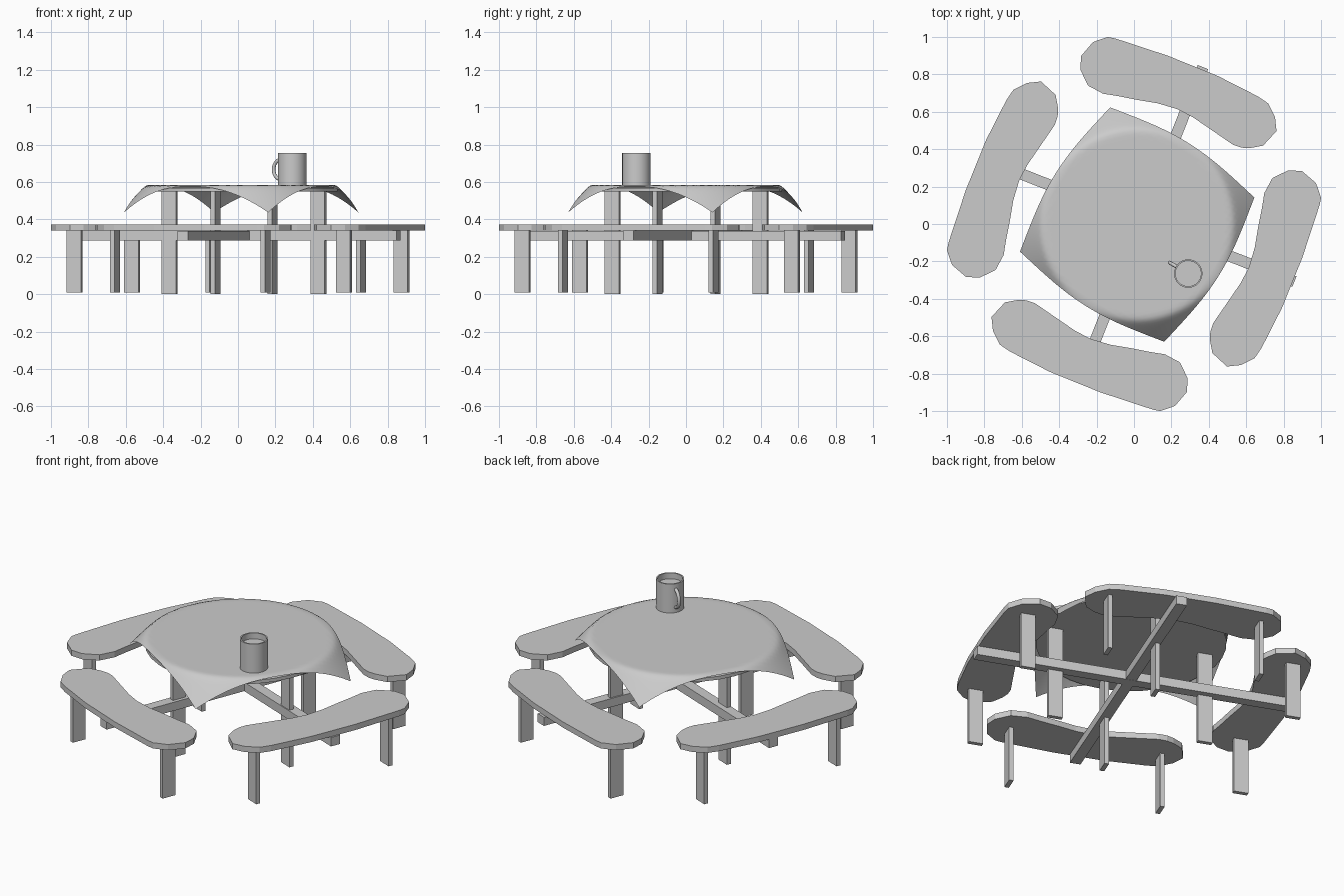
import bpy, bmesh, math
from mathutils import Vector, Matrix

if "Cube" in bpy.data.objects:
    bpy.data.objects.remove(bpy.data.objects["Cube"])

TILT = math.radians(-21.5)      # whole table is turned clockwise
CX, CY = 0.017, -0.003          # table centre


def finish(bm, name, smooth=None):
    bmesh.ops.recalc_face_normals(bm, faces=bm.faces)
    me = bpy.data.meshes.new(name)
    bm.to_mesh(me)
    bm.free()
    ob = bpy.data.objects.new(name, me)
    bpy.context.collection.objects.link(ob)
    if smooth:
        bpy.context.view_layer.objects.active = ob
        ob.select_set(True)
        bpy.ops.object.shade_smooth_by_angle(angle=math.radians(smooth))
        ob.select_set(False)
    return ob


def slab(name, pts, z0, z1, smooth=None):
    bm = bmesh.new()
    f = bm.faces.new([bm.verts.new((x, y, z0)) for x, y in pts])
    ext = bmesh.ops.extrude_face_region(bm, geom=[f], use_keep_orig=True)
    for v in ext["geom"]:
        if isinstance(v, bmesh.types.BMVert):
            v.co.z = z1
    return finish(bm, name, smooth)


def plank(name, x, y, z0, z1, length, width, angle):
    bm = bmesh.new()
    m = (Matrix.Translation((x, y, (z0 + z1) / 2)) @ Matrix.Rotation(angle, 4, 'Z')
         @ Matrix.Diagonal((length, width, z1 - z0, 1)))
    bmesh.ops.create_cube(bm, size=1, matrix=m)
    return finish(bm, name)


def turn(p, k):
    for _ in range(k):
        p = (-p[1], p[0])
    return p


# Four curved benches, each with two plank legs
bench = [(-.62, -.406), (-.575, -.408), (-.529, -.424), (-.433, -.49), (-.316, -.57),
         (-.235, -.613), (-.128, -.645), (-.021, -.663), (.086, -.684), (.166, -.697),
         (.246, -.74), (.287, -.825), (.283, -.898), (.219, -.973), (.14, -1.0),
         (.1, -.992), (-.18, -.9), (-.449, -.791), (-.663, -.682), (-.717, -.645),
         (-.754, -.572), (-.762, -.497), (-.69, -.419)]
for k in range(4):
    slab(f"bench_seat_{k}", [turn(p, k) for p in bench], .34, .374)
    for j, p in enumerate([(.148, -.873), (-.658, -.566)]):
        x, y = turn(p, k)
        plank(f"bench_leg_{k}_{j}", x, y, .01, .342, .082, .025,
              TILT + math.radians(90 * (k + 1)))

# Crossed beams under the benches
plank("cross_beam_a", .016, .024, .287, .34, 1.81, .06, TILT)
plank("cross_beam_b", .037, -.003, .288, .339, 1.81, .06, TILT + math.pi / 2)

# Four table posts
for k, (x, y) in enumerate([(.43, -.152), (.185, .399), (-.365, .158), (-.12, -.392)]):
    plank(f"table_post_{k}", x, y, 0, .55, .082, .025, TILT + k * math.pi / 2)

# Round table top
N = 32
slab("table_top", [(CX + .515 * math.cos(i * math.tau / N), CY + .515 * math.sin(i * math.tau / N))
                   for i in range(N)], .548, .568, 40)

# Square cloth whose corners fold down over the rim
bm = bmesh.new()
bmesh.ops.create_grid(bm, x_segments=36, y_segments=36, size=.525,
                      matrix=Matrix.Rotation(math.radians(-32), 4, 'Z'))
for v in bm.verts:
    r, e = v.co.length, v.co.length - .5
    drop = 0
    if e > 0:
        v.co *= (.5 + .59 * e) / r
        drop = .68 * (math.hypot(e, .03) - .03)
    v.co += Vector((CX, CY, .583 - drop))
finish(bm, "table_cloth", 60)

# Mug: revolved wall with a rim and a filled inside
MX, MY, S = .29, -.265, 32
profile = [(.076, .583), (.076, .755), (.068, .755), (.068, .72)]
bm = bmesh.new()
rings = [[bm.verts.new((MX + r * math.cos(i * math.tau / S), MY + r * math.sin(i * math.tau / S), z))
          for i in range(S)] for r, z in profile]
for a, b in zip(rings, rings[1:]):
    for i in range(S):
        j = (i + 1) % S
        bm.faces.new((a[i], a[j], b[j], b[i]))
bm.faces.new(rings[0])
bm.faces.new(rings[-1])
finish(bm, "mug", 40)

# Mug handle: a bevelled half-oval curve
cu = bpy.data.curves.new("mug_handle", 'CURVE')
cu.dimensions = '3D'
cu.bevel_depth = .010
cu.bevel_resolution = 2
sp = cu.splines.new('POLY')
sp.points.add(12)
d = Vector((-.86, .51))
for i, p in enumerate(sp.points):
    t = math.pi * (i / 12 - .5)
    r = .072 + .044 * math.cos(t)
    p.co = (MX + d.x * r, MY + d.y * r, .667 + .052 * math.sin(t), 1)
bpy.context.collection.objects.link(bpy.data.objects.new("mug_handle", cu))
